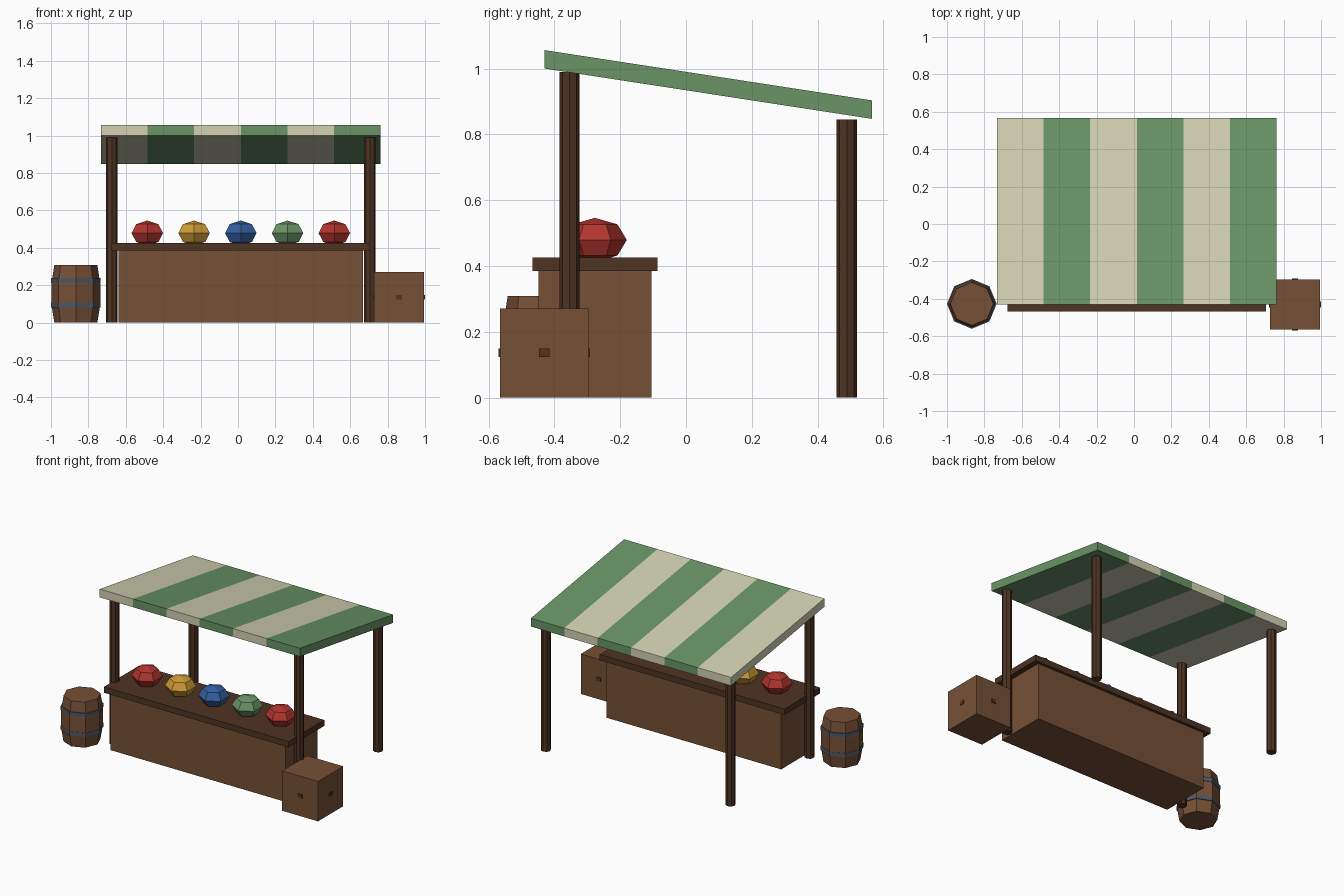
import bpy, bmesh, math

if "Cube" in bpy.data.objects:
    bpy.data.objects.remove(bpy.data.objects["Cube"])


def srgb(r, g, b):
    f = lambda c: c / 12.92 if c <= 0.04045 else ((c + 0.055) / 1.055) ** 2.4
    return tuple(f(v / 255) for v in (r, g, b)) + (1.0,)


def material(name, *rgb):
    m = bpy.data.materials.new(name)
    m.diffuse_color = srgb(*rgb)
    m.use_nodes = True
    m.node_tree.nodes["Principled BSDF"].inputs["Base Color"].default_value = m.diffuse_color
    return m


wood = material("wood", 118, 80, 54)
dark_wood = material("dark_wood", 78, 51, 34)
iron = material("iron", 80, 86, 98)
cream = material("cream_cloth", 211, 210, 180)
green = material("green", 106, 149, 103)
red = material("red", 178, 52, 46)
yellow = material("yellow", 206, 154, 52)
blue = material("blue", 52, 94, 160)


def finish(name, bm, *mats):
    bmesh.ops.recalc_face_normals(bm, faces=bm.faces)
    me = bpy.data.meshes.new(name)
    bm.to_mesh(me)
    bm.free()
    for m in mats:
        me.materials.append(m)
    ob = bpy.data.objects.new(name, me)
    bpy.context.collection.objects.link(ob)
    return ob


def box(name, x, y, z, mat):
    """Box from (min, max) pairs."""
    bm = bmesh.new()
    bmesh.ops.create_cube(bm, size=1)
    for v in bm.verts:
        v.co = [r[0] if c < 0 else r[1] for c, r in zip(v.co, (x, y, z))]
    return finish(name, bm, mat)


def lathe(name, centre, profile, sides, mat):
    """Closed solid from (radius, z) rings, first corner on the x axis."""
    bm = bmesh.new()
    rings = []
    for r, z in profile:
        rings.append([bm.verts.new((centre[0] + r * math.cos(2 * math.pi * i / sides),
                                    centre[1] + r * math.sin(2 * math.pi * i / sides), z))
                      for i in range(sides)])
    for a, b in zip(rings, rings[1:]):
        for i in range(sides):
            j = (i + 1) % sides
            bm.faces.new((a[i], a[j], b[j], b[i]))
    bm.faces.new(rings[0][::-1])
    bm.faces.new(rings[-1])
    bmesh.ops.remove_doubles(bm, verts=bm.verts, dist=1e-5)
    return finish(name, bm, mat)


CX = 0.015  # middle of the stall

# Counter
box("counter_base", (CX - 0.653, CX + 0.653), (-0.448, -0.105), (0, 0.385), wood)
box("counter_top", (CX - 0.69, CX + 0.69), (-0.467, -0.086), (0.385, 0.425), dark_wood)

# Posts
for side, sx in (("left", -1), ("right", 1)):
    for end, y, h in (("front", -0.354, 0.99), ("back", 0.489, 0.845)):
        lathe(f"{end}_{side}_post", (CX + sx * 0.69, y), [(0.031, 0), (0.031, h)], 8, dark_wood)

# Sloping striped canopy, colours alternate along x
bm = bmesh.new()
W, N = 1.496, 6
rows = []
for i in range(N + 1):
    x = CX - W / 2 + W * i / N
    rows.append([bm.verts.new((x, y, z)) for y, z in
                 ((-0.43, 1.0), (0.566, 0.847), (0.566, 0.903), (-0.43, 1.056))])
for i in range(N):
    a, b = rows[i], rows[i + 1]
    for k in range(4):
        bm.faces.new((a[k], b[k], b[(k + 1) % 4], a[(k + 1) % 4])).material_index = i % 2
bm.faces.new(rows[0]).material_index = 0
bm.faces.new(rows[-1]).material_index = 1
finish("canopy", bm, cream, green)

# Goods: squashed six-sided balls sunk into the counter
for i, mat in enumerate((red, yellow, blue, green, red)):
    prof = [(0.097 * math.cos(t), 0.479 + 0.067 * math.sin(t))
            for t in (math.radians(d) for d in (-90, -45, 0, 45, 90))]
    bm_name = f"goods_{i + 1}"
    bm = bmesh.new()
    bmesh.ops.create_uvsphere(bm, u_segments=6, v_segments=4, radius=1)
    for v in bm.verts:
        v.co = (CX + 0.25 * (i - 2) + 0.097 * v.co.x, -0.277 + 0.097 * v.co.y, 0.479 + 0.067 * v.co.z)
    finish(bm_name, bm, mat)

# Barrel with two hoops
B = (-0.867, -0.427)
lathe("barrel", B, [(0.115, 0), (0.131, 0.1), (0.131, 0.205), (0.115, 0.308)], 8, wood)
for name, z in (("lower_hoop", 0.08), ("upper_hoop", 0.212)):
    lathe(name, B, [(0.133, z), (0.133, z + 0.027)], 8, iron)

# Crate with a small handle on each side
KX, KY, H = 0.86, -0.431, 0.134
box("crate", (KX - H, KX + H), (KY - H, KY + H), (0, 0.27), wood)
P = H + 0.005
box("crate_side_handles", (KX - P, KX + P), (KY - 0.016, KY + 0.016), (0.123, 0.149), dark_wood)
box("crate_end_handles", (KX - 0.016, KX + 0.016), (KY - P, KY + P), (0.123, 0.149), dark_wood)
